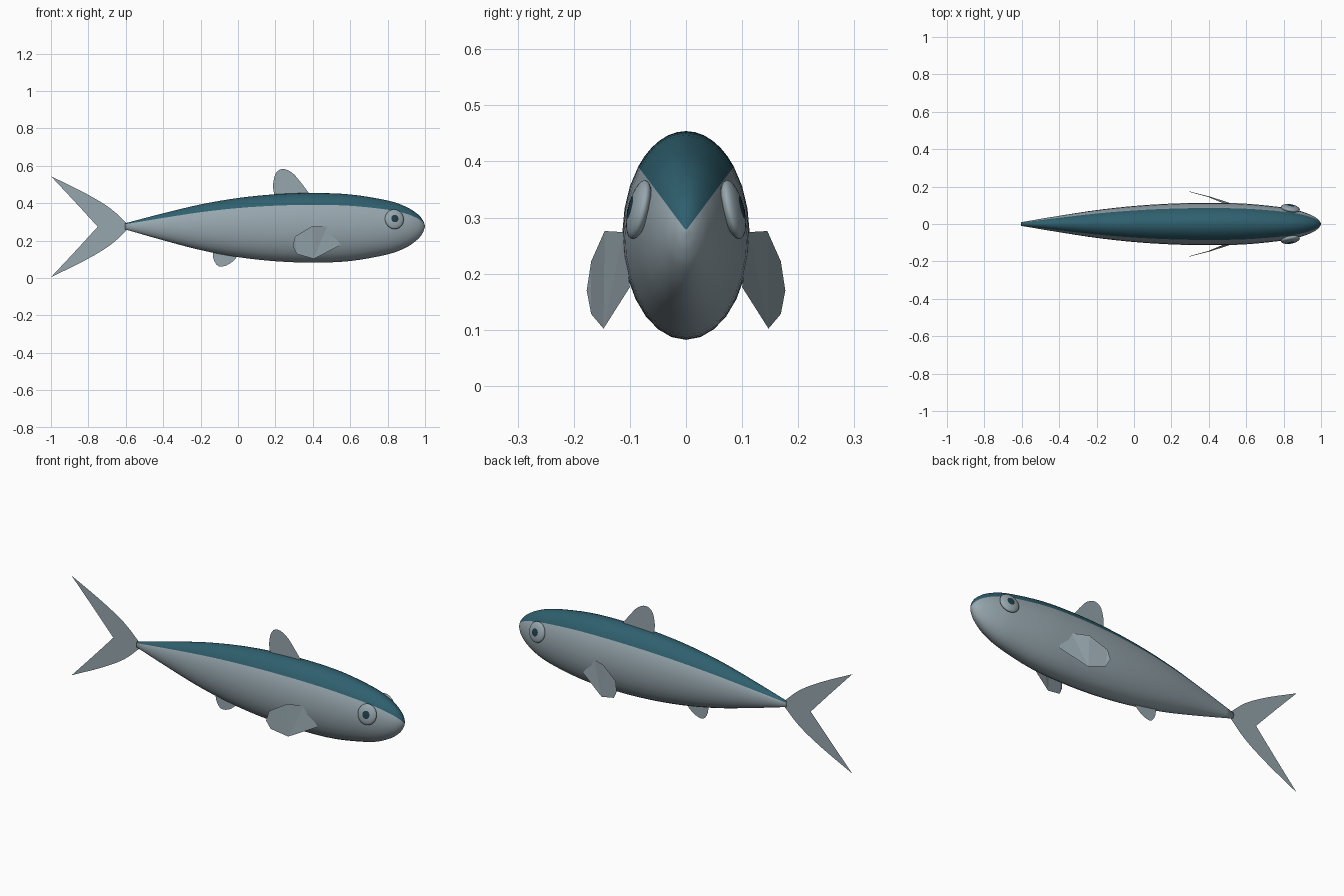
import bpy, bmesh, math
from mathutils import Vector, Matrix

cube = bpy.data.objects.get("Cube")
if cube:
    bpy.data.objects.remove(cube, do_unlink=True)


def material(name, rgb):
    m = bpy.data.materials.new(name)
    m.use_nodes = True
    m.diffuse_color = (*rgb, 1)
    m.node_tree.nodes["Principled BSDF"].inputs["Base Color"].default_value = (*rgb, 1)
    return m


silver = material("silver grey", (0.305, 0.381, 0.42))
teal = material("dark teal", (0.028, 0.115, 0.155))
dark = material("pupil dark", (0.015, 0.045, 0.065))


def finish(name, bm, mats, smooth=False):
    mesh = bpy.data.meshes.new(name)
    bm.to_mesh(mesh)
    bm.free()
    for m in mats:
        mesh.materials.append(m)
    for p in mesh.polygons:
        p.use_smooth = smooth
    ob = bpy.data.objects.new(name, mesh)
    bpy.context.collection.objects.link(ob)
    return ob


def spline(points, steps):
    """Smooth curve through the given points."""
    pts = [Vector(p) for p in points]
    pts = [2 * pts[0] - pts[1]] + pts + [2 * pts[-1] - pts[-2]]
    out = []
    for a, b, c, d in zip(pts, pts[1:], pts[2:], pts[3:]):
        for i in range(steps):
            t = i / steps
            out.append(0.5 * (2 * b + (c - a) * t + (2 * a - 5 * b + 4 * c - d) * t**2
                              + (3 * b - a - 3 * c + d) * t**3))
    return out + [pts[-2]]


# Body: elliptical rings along x, with the back stripe ending on a ring line
BACK = math.asin(0.66)
TOP, REST = 12, 20
angles = [BACK + (math.pi - 2 * BACK) * i / TOP for i in range(TOP)]
angles += [math.pi - BACK + (math.pi + 2 * BACK) * i / REST for i in range(REST)]
profile = [(-0.605, 0.016), (-0.4, 0.072), (-0.2, 0.122), (0, 0.158), (0.2, 0.179),
           (0.4, 0.186), (0.6, 0.178), (0.8, 0.144), (0.9, 0.108), (0.96, 0.068),
           (0.988, 0.034), (1.0, 0.003)]
bm = bmesh.new()
rings = []
for x, h in spline(profile, 4):
    mid = 0.277 - 0.048 * h
    rings.append([bm.verts.new((x, -0.61 * h * math.cos(a), mid + h * math.sin(a)))
                  for a in angles])
n = len(angles)
for r, s in zip(rings, rings[1:]):
    for i in range(n):
        j = (i + 1) % n
        face = bm.faces.new((r[i], r[j], s[j], s[i]))
        face.material_index = 1 if i < TOP else 0
bm.faces.new(rings[0])
bm.faces.new(rings[-1])
bmesh.ops.recalc_face_normals(bm, faces=bm.faces)
finish("body", bm, [silver, teal], True)


def fin(name, points):
    bm = bmesh.new()
    bm.faces.new([bm.verts.new(p) for p in points])
    bmesh.ops.triangulate(bm, faces=bm.faces[:])
    return finish(name, bm, [silver])


# Forked tail: one lobe and its reflection
outer = spline([(-0.59, 0.288), (-0.685, 0.374), (-0.82, 0.455), (-1, 0.544)], 3)
inner = spline([(-1, 0.544), (-0.87, 0.405), (-0.75, 0.274)], 3)[1:]
lobe = [(-0.59, 0.274)] + [tuple(p) for p in outer + inner]
for name, side in (("upper_tail_lobe", 1), ("lower_tail_lobe", -1)):
    fin(name, [(x, 0, 0.274 + side * (z - 0.274)) for x, z in lobe])

# Single fins on the centre line
dorsal = spline([(0.2, 0.42), (0.187, 0.49), (0.202, 0.56), (0.24, 0.583),
                 (0.29, 0.562), (0.335, 0.512), (0.39, 0.44)], 3)
fin("dorsal_fin", [(x, 0, z) for x, z in dorsal])
anal = spline([(-0.135, 0.17), (-0.132, 0.105), (-0.105, 0.063), (-0.06, 0.068),
               (-0.02, 0.096), (0.005, 0.13)], 3)
fin("anal_fin", [(x, 0, z) for x, z in anal])

# Paired side fins and eyes
pectoral = [(0.55, 0.1, 0.176), (0.475, 0.112, 0.274), (0.395, 0.145, 0.276),
            (0.305, 0.169, 0.222), (0.293, 0.177, 0.17), (0.315, 0.169, 0.128),
            (0.405, 0.147, 0.102)]
for label, side in (("left", 1), ("right", -1)):
    fin(label + "_pectoral_fin", [(x, side * y, z) for x, y, z in pectoral])

    bm = bmesh.new()
    bmesh.ops.create_uvsphere(bm, u_segments=24, v_segments=16, radius=1)
    for f in bm.faces:
        if f.calc_center_median().z > 0.93:
            f.material_index = 1
    outward = Vector((0.17, side, 0.24))
    turn = outward.to_track_quat("Z", "Y").to_matrix().to_4x4()
    place = Matrix.Translation((0.836, side * 0.084, 0.314))
    bm.transform(place @ turn @ Matrix.Diagonal((0.051, 0.054, 0.018, 1)))
    finish(label + "_eye", bm, [silver, dark], True)
